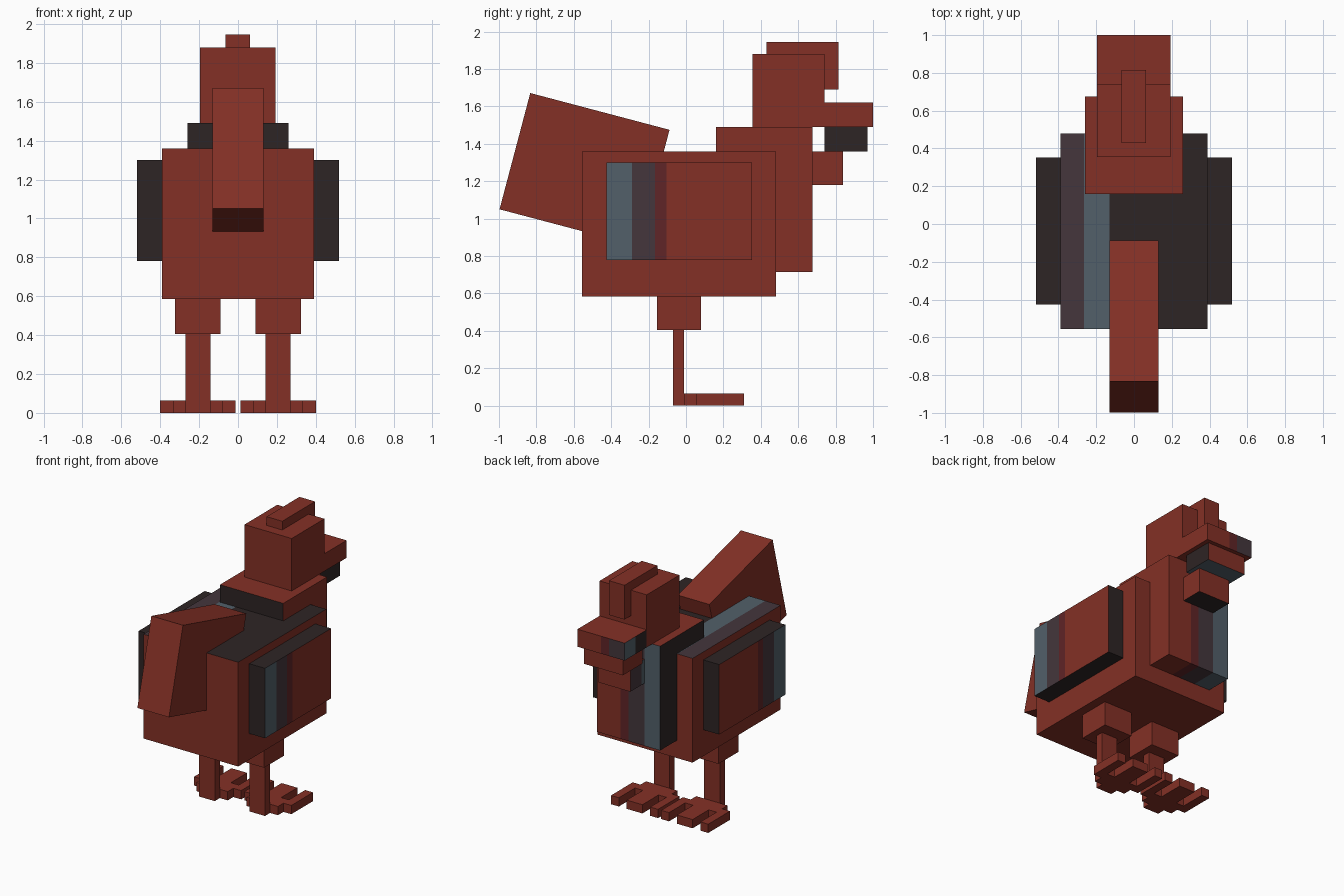
import bpy
import bmesh
import math
from mathutils import Vector, Matrix

cube = bpy.data.objects.get("Cube")
if cube:
    bpy.data.objects.remove(cube, do_unlink=True)


def material(name, color):
    mat = bpy.data.materials.new(name)
    mat.use_nodes = True
    mat.diffuse_color = (*color, 1)
    bsdf = next(n for n in mat.node_tree.nodes if n.type == "BSDF_PRINCIPLED")
    bsdf.inputs["Base Color"].default_value = (*color, 1)
    bsdf.inputs["Roughness"].default_value = 0.9
    return mat


RED = material("brick red", (0.231, 0.03, 0.019))
WINE = material("dark wine", (0.115, 0.018, 0.02))
PURPLE = material("dusky purple", (0.058, 0.037, 0.045))
SLATE = material("slate blue", (0.084, 0.117, 0.144))
DARK = material("charcoal brown", (0.027, 0.018, 0.018))

SIDES = {"+x": Vector((1, 0, 0)), "-x": Vector((-1, 0, 0)),
         "+y": Vector((0, 1, 0)), "-y": Vector((0, -1, 0)),
         "+z": Vector((0, 0, 1)), "-z": Vector((0, 0, -1))}


def finish(bm, name):
    mesh = bpy.data.meshes.new(name)
    bmesh.ops.recalc_face_normals(bm, faces=bm.faces)
    bm.to_mesh(mesh)
    bm.free()
    obj = bpy.data.objects.new(name, mesh)
    bpy.context.collection.objects.link(obj)
    return obj


def box(name, x, y, z, paint=None, tilt=0):
    """Box between ranges. paint: side -> colour, or (axis, [(lower limit, colour), ...])."""
    paint = paint or {}
    center = Vector(sum(r) / 2 for r in (x, y, z))
    size = [r[1] - r[0] for r in (x, y, z)]
    bm = bmesh.new()
    bmesh.ops.create_cube(bm, size=1, matrix=Matrix.Translation(center) @ Matrix.Diagonal((*size, 1)))
    bm.normal_update()

    def on_side(side):
        return [f for f in bm.faces if f.normal.dot(SIDES[side]) > 0.9]

    # Cut the striped sides
    for side, rule in paint.items():
        if isinstance(rule, tuple):
            axis, bands = rule
            for limit, _ in bands[:-1]:
                faces = on_side(side)
                geom = faces + list({e for f in faces for e in f.edges}) + list({v for f in faces for v in f.verts})
                co, no = Vector(), Vector()
                co[axis], no[axis] = limit, 1
                bmesh.ops.bisect_plane(bm, geom=geom, plane_co=co, plane_no=no)
                bm.normal_update()

    # Colour each side by its rule
    used = [RED]
    for side, rule in paint.items():
        for face in on_side(side):
            mat = rule
            if isinstance(rule, tuple):
                axis, bands = rule
                here = face.calc_center_median()[axis]
                mat = next((m for limit, m in bands if here > limit), bands[-1][1])
            if mat not in used:
                used.append(mat)
            face.material_index = used.index(mat)
    if tilt:
        bmesh.ops.rotate(bm, verts=bm.verts, cent=center, matrix=Matrix.Rotation(math.radians(tilt), 3, "X"))
    obj = finish(bm, name)
    for mat in used:
        obj.data.materials.append(mat)
    return obj


X, Y = 0, 1

# Body and chest
box("body", (-0.39, 0.39), (-0.555, 0.48), (0.585, 1.36),
    {"+z": (X, [(-0.13, DARK), (-0.265, SLATE), (-1, PURPLE)])})
chest_bands = (X, [(0.065, RED), (0, WINE), (-0.13, PURPLE), (-1, SLATE)])
box("chest", (-0.26, 0.26), (0.16, 0.675), (0.715, 1.49),
    {"+y": chest_bands, "-z": chest_bands, "-x": DARK, "-y": DARK})

# Tail
box("tail", (-0.13, 0.13), (-0.9275, -0.1575), (0.941, 1.584), tilt=-14.8)

# Head, comb, beak and wattle
box("head", (-0.195, 0.193), (0.355, 0.74), (1.49, 1.88))
box("comb", (-0.065, 0.063), (0.43, 0.815), (1.69, 1.945))
box("upper_beak", (-0.195, 0.193), (0.74, 1.0), (1.49, 1.62),
    {"+y": (X, [(0, RED), (-0.065, WINE), (-1, PURPLE)]),
     "-x": (Y, [(0.87, SLATE), (-1, DARK)])})
box("lower_beak", (-0.16, 0.16), (0.74, 0.97), (1.36, 1.49), {"+x": DARK, "-z": SLATE})
box("wattle", (-0.13, 0.13), (0.58, 0.84), (1.18, 1.36),
    {"-z": DARK, "-x": (Y, [(0.71, PURPLE), (-1, SLATE)])})

# Half outline of a foot: heel, palm and toes, in toe widths across
TOE = 0.0645
HALF_FOOT = [(1, -0.07), (1, -0.01), (2, -0.01), (2, 0.055), (3, 0.055),
             (3, 0.31), (2, 0.31), (2, 0.12), (1, 0.12), (1, 0.31)]


def foot(name, cx):
    outline = HALF_FOOT + [(-u, y) for u, y in reversed(HALF_FOOT)]
    bm = bmesh.new()
    face = bm.faces.new([bm.verts.new((cx + u * TOE, y, 0)) for u, y in outline])
    top = bmesh.ops.extrude_face_region(bm, geom=[face])["geom"]
    bmesh.ops.translate(bm, verts=[v for v in top if isinstance(v, bmesh.types.BMVert)], vec=(0, 0, 0.065))
    finish(bm, name).data.materials.append(RED)


# Paired wings and legs
for word, s in (("left", 1), ("right", -1)):
    def span(a, b):
        return tuple(sorted((a * s, b * s)))

    outer = "+x" if s > 0 else "-x"
    box(word + "_wing", span(0.39, 0.52), (-0.425, 0.352), (0.78, 1.3),
        {outer: (Y, [(-0.105, RED), (-0.165, WINE), (-0.29, PURPLE), (-1, SLATE)]),
         "+y": DARK, "-y": DARK, "+z": DARK, "-z": DARK})
    box(word + "_thigh", span(0.09, 0.323), (-0.155, 0.08), (0.405, 0.585))
    box(word + "_shin", span(0.142, 0.271), (-0.07, -0.01), (0.065, 0.405))
    foot(word + "_foot", 0.2065 * s)
